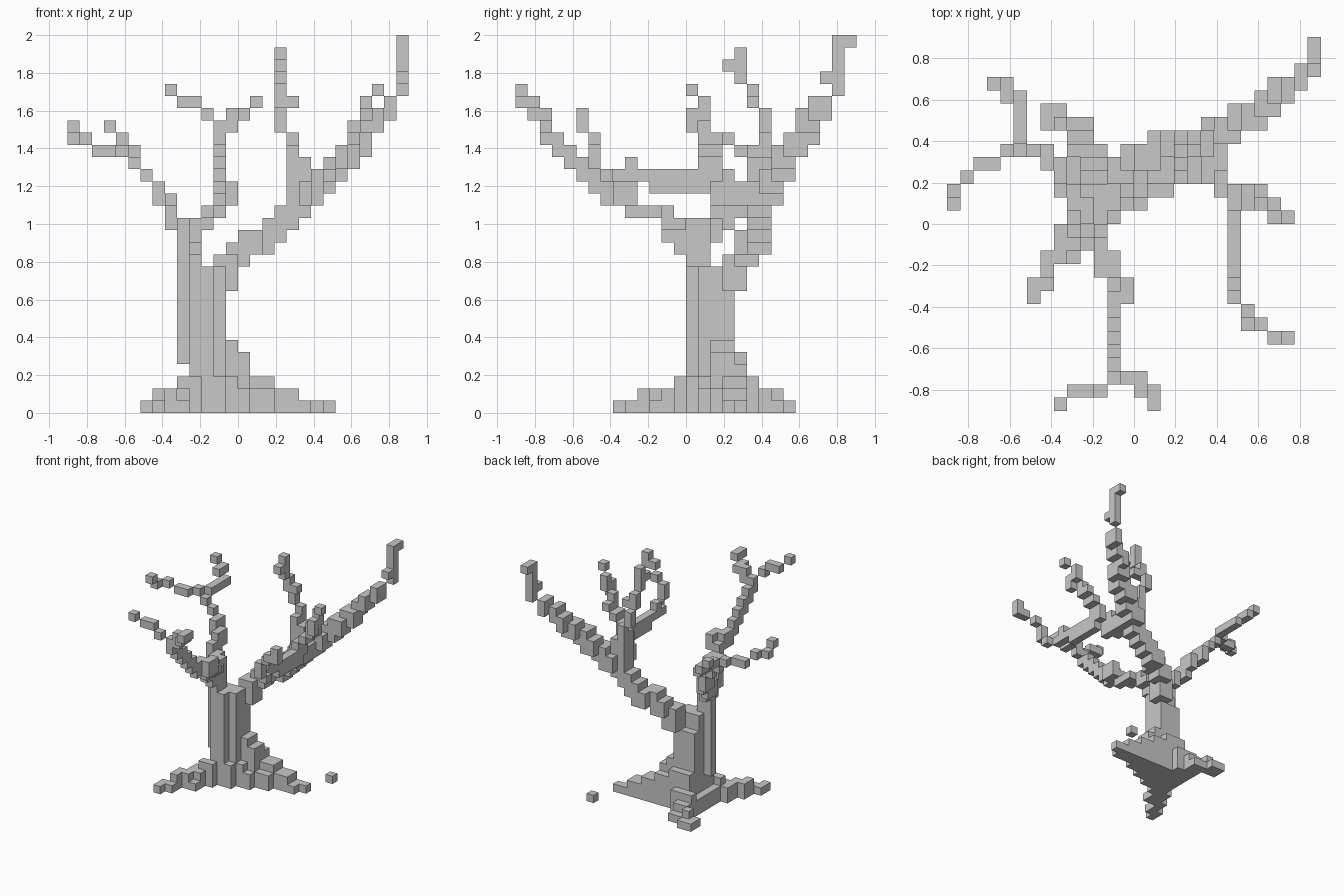
import bpy
import bmesh
from mathutils import Vector

default_cube = bpy.data.objects.get("Cube")
if default_cube:
    bpy.data.objects.remove(default_cube, do_unlink=True)

# The tree is made of small cubes on a regular grid
CELL = 2 / 31
HALF = 14 * CELL

bark = bpy.data.materials.new("grey_bark")
bark.use_nodes = True
bark.diffuse_color = (0.58, 0.58, 0.58, 1)
shader = next(n for n in bark.node_tree.nodes if n.type == 'BSDF_PRINCIPLED')
shader.inputs["Base Color"].default_value = bark.diffuse_color
shader.inputs["Roughness"].default_value = 0.9


def block(low, high):
    """All cells between two corner cells, both included."""
    spans = [range(a, b + 1) for a, b in zip(low, high)]
    return {(x, y, z) for x in spans[0] for y in spans[1] for z in spans[2]}


def limb(*points, size=(1, 1, 1)):
    """Cells along a polyline, thickened towards the low side by size."""
    cells = set()
    for start, end in zip(points, points[1:]):
        start, end = Vector(start), Vector(end)
        steps = max(1, round(max(abs(d) for d in end - start)))
        for step in range(steps + 1):
            high = [round(c) for c in start.lerp(end, step / steps)]
            low = [h - s + 1 for h, s in zip(high, size)]
            cells |= block(low, high)
    return cells


def build(name, cells):
    """Mesh of only the outer faces of a set of cells."""
    bm = bmesh.new()
    for cell in cells:
        for axis in range(3):
            for side in (0, 1):
                neighbour = list(cell)
                neighbour[axis] += 2 * side - 1
                if tuple(neighbour) in cells:
                    continue
                corners = []
                for u, v in ((0, 0), (1, 0), (1, 1), (0, 1)):
                    corner = Vector(cell)
                    corner[axis] += side
                    corner[(axis + 1) % 3] += u
                    corner[(axis + 2) % 3] += v
                    corners.append(corner * CELL - Vector((HALF, HALF, 0)))
                if not side:
                    corners.reverse()
                bm.faces.new([bm.verts.new(c) for c in corners])
    bmesh.ops.remove_doubles(bm, verts=bm.verts[:], dist=CELL / 100)
    mesh = bpy.data.meshes.new(name)
    bm.to_mesh(mesh)
    bm.free()
    mesh.materials.append(bark)
    bpy.context.collection.objects.link(bpy.data.objects.new(name, mesh))


# Trunk with notched corners and a taller shoulder on one side
build("trunk",
      block((10, 14, 0), (11, 17, 9))
      | block((12, 15, 0), (12, 17, 9))
      | block((10, 14, 10), (11, 16, 11))
      | block((12, 15, 10), (12, 16, 11))
      | block((9, 15, 4), (9, 15, 15))
      | block((10, 14, 12), (10, 15, 15)))

# Stepped root running to the side
build("side_root",
      block((12, 14, 0), (12, 14, 2))
      | block((13, 15, 0), (13, 15, 2))
      | block((13, 16, 0), (13, 17, 5))
      | block((13, 18, 0), (14, 18, 3))
      | block((14, 15, 0), (14, 15, 1))
      | block((14, 16, 0), (14, 17, 4))
      | block((15, 16, 0), (16, 16, 1))
      | block((15, 17, 0), (16, 18, 2))
      | block((17, 17, 0), (18, 18, 1))
      | block((19, 17, 0), (19, 18, 0))
      | block((20, 18, 0), (20, 18, 0)))

# Root running forwards
build("front_root",
      block((9, 13, 0), (10, 13, 2))
      | block((8, 11, 0), (8, 13, 1))
      | block((9, 12, 0), (9, 12, 1))
      | block((9, 11, 0), (9, 11, 0))
      | block((7, 10, 0), (7, 11, 1))
      | block((7, 9, 0), (7, 9, 0))
      | block((6, 8, 0), (6, 9, 0)))

# Root running backwards
build("back_root",
      block((10, 18, 0), (12, 18, 4))
      | block((9, 19, 0), (11, 19, 2))
      | block((9, 14, 0), (9, 18, 1))
      | block((9, 20, 0), (10, 20, 1))
      | block((9, 21, 0), (10, 21, 0))
      | block((8, 21, 0), (8, 21, 1))
      | block((7, 21, 0), (8, 22, 0)))

# Loose piece on the ground
build("loose_root_piece", block((21, 22, 0), (21, 22, 0)))

# Thick main branch rising to the back corner
build("main_branch",
      block((12, 17, 10), (13, 18, 11))
      | limb((13, 18, 12), (14, 19, 13), (15, 19, 14), (17, 20, 15),
             (18, 20, 16), (20, 21, 18), (21, 21, 19), (23, 22, 21),
             (24, 23, 22), size=(2, 2, 2))
      | limb((24, 23, 22), (25, 24, 24), (26, 25, 25), size=(1, 2, 2))
      | limb((27, 25, 27), (27, 26, 26), (27, 26, 30), (27, 27, 30)))

# Upright twig on the main branch
build("upright_branch",
      limb((18, 20, 15), (18, 20, 21), size=(1, 2, 1))
      | block((19, 19, 16), (19, 20, 20))
      | limb((18, 20, 21), (18, 20, 22), (17, 20, 23), (17, 20, 24),
             (17, 19, 25), (17, 19, 26), (17, 18, 27), (17, 18, 29))
      | limb((17, 17, 28), (17, 18, 28))
      | limb((18, 19, 25), (17, 19, 25)))

# Short side twig on the main branch
build("side_twig",
      limb((19, 18, 18), (20, 17, 19), (21, 16, 20), size=(1, 2, 2))
      | limb((21, 16, 20), (22, 16, 21), (23, 16, 22), size=(1, 2, 1))
      | limb((23, 15, 22), (23, 15, 23), (24, 15, 24), (24, 15, 25),
             (25, 14, 26))
      | limb((24, 14, 23), (24, 14, 24)))

# Long level twig reaching forwards
build("level_branch",
      limb((20, 19, 18), (20, 17, 18), (21, 14, 19), (21, 11, 19),
           size=(1, 1, 2))
      | limb((21, 11, 19), (21, 8, 19), (22, 7, 19), (22, 6, 21),
             (23, 6, 22), (24, 5, 23), (25, 5, 23), (25, 5, 24))
      | limb((21, 9, 19), (21, 9, 20)))

# Forked branch leaning forwards
build("front_branch",
      limb((10, 13, 14), (10, 12, 15), size=(1, 1, 2))
      | limb((11, 13, 15), (11, 11, 16), size=(1, 2, 1))
      | limb((12, 11, 16), (12, 9, 17), size=(1, 2, 1))
      | block((13, 8, 17), (13, 9, 18))
      | limb((12, 8, 18), (12, 6, 19), (12, 3, 22), (12, 2, 23),
             size=(1, 1, 2))
      | limb((12, 2, 23), (13, 2, 23), (13, 2, 24), (14, 2, 24),
             (14, 1, 24), (15, 1, 25), (15, 0, 25))
      | limb((12, 2, 23), (11, 1, 24), (10, 1, 25), (9, 1, 25), (8, 0, 26)))

# Forked branch leaning to the other side
build("far_side_branch",
      limb((9, 16, 15), (8, 18, 17), (7, 19, 18), size=(1, 2, 2))
      | limb((7, 19, 18), (6, 19, 19), (5, 19, 20), (4, 19, 21),
             (3, 18, 21), (2, 18, 21), (1, 17, 22), (0, 16, 22), (0, 15, 23))
      | limb((5, 19, 20), (5, 20, 21), (5, 23, 21), (4, 23, 22),
             (4, 24, 22), (3, 24, 23)))
